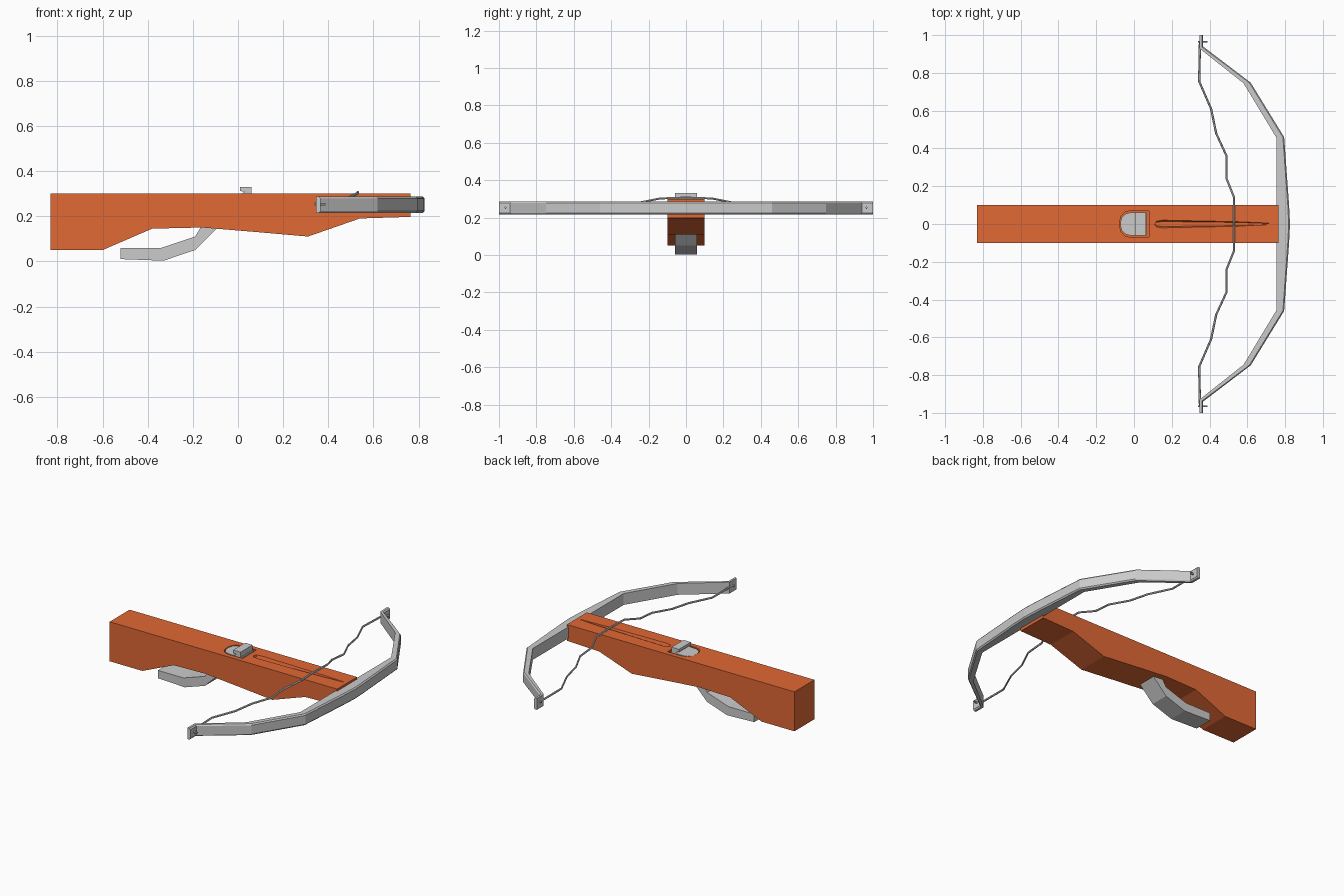
import bpy, bmesh, math
from mathutils import Vector

if "Cube" in bpy.data.objects:
    bpy.data.objects.remove(bpy.data.objects["Cube"])


def make_object(name, bm):
    bmesh.ops.recalc_face_normals(bm, faces=bm.faces)
    me = bpy.data.meshes.new(name)
    bm.to_mesh(me)
    bm.free()
    ob = bpy.data.objects.new(name, me)
    bpy.context.collection.objects.link(ob)
    return ob


def prism(name, low, high):
    """Solid between two matching outlines of 3D points."""
    bm = bmesh.new()
    a = [bm.verts.new(p) for p in low]
    b = [bm.verts.new(p) for p in high]
    n = len(a)
    bm.faces.new(a)
    bm.faces.new(b[::-1])
    for i in range(n):
        bm.faces.new((a[i], b[i], b[(i + 1) % n], a[(i + 1) % n]))
    return make_object(name, bm)


def side_profile(name, pts, half):
    return prism(name, [(x, -half, z) for x, z in pts], [(x, half, z) for x, z in pts])


def top_profile(name, pts, z0, z1):
    return prism(name, [(x, y, z0) for x, y in pts], [(x, y, z1) for x, y in pts])


def loft(name, rings):
    """Closed tube through a list of cross-sections."""
    bm = bmesh.new()
    vr = [[bm.verts.new(p) for p in r] for r in rings]
    n = len(vr[0])
    for r, s in zip(vr, vr[1:]):
        for i in range(n):
            bm.faces.new((r[i], r[(i + 1) % n], s[(i + 1) % n], s[i]))
    bm.faces.new(vr[0][::-1])
    bm.faces.new(vr[-1])
    return make_object(name, bm)


def cut(target, cutter):
    mod = target.modifiers.new("cut", 'BOOLEAN')
    mod.operation = 'DIFFERENCE'
    mod.solver = 'EXACT'
    mod.object = cutter
    bpy.context.view_layer.objects.active = target
    bpy.ops.object.modifier_apply(modifier=mod.name)
    bpy.data.objects.remove(cutter)


def d_shape(x0, x1, half, r):
    """Plate outline, square in front and rounded at the rear."""
    pts = [(x1, -half), (x1, half)]
    for sign in (1, -1):
        arc = [(x0 + r - r * math.sin(a), sign * (half - r + r * math.cos(a)))
               for a in (0, math.pi / 6, math.pi / 3, math.pi / 2)]
        pts += arc if sign > 0 else arc[::-1]
    return pts


# Wooden stock
wood = bpy.data.materials.new("wood")
wood.diffuse_color = (0.75, 0.14, 0.035, 1)
wood.use_nodes = True
wood.node_tree.nodes["Principled BSDF"].inputs["Base Color"].default_value = wood.diffuse_color
stock = side_profile("stock", [(-0.83, 0.30), (-0.83, 0.05), (-0.60, 0.05), (-0.38, 0.145),
                               (-0.16, 0.15), (0.08, 0.13), (0.31, 0.11), (0.54, 0.19),
                               (0.765, 0.197), (0.765, 0.30)], 0.1)
stock.data.materials.append(wood)

# Recess for the nut
cut(stock, top_profile("recess_cutter", d_shape(-0.075, 0.08, 0.07, 0.055), 0.27, 0.35))

# Bolt groove, tapering and rising toward the front
groove = [(0.74, 0.003), (0.55, 0.014), (0.15, 0.022), (0.12, 0.016), (0.11, 0),
          (0.12, -0.016), (0.15, -0.022), (0.55, -0.014), (0.74, -0.003)]
cut(stock, prism("groove_cutter", [(x, y * 0.6, 0.278 + 0.02 * x) for x, y in groove],
                 [(x, y * 1.1, 0.31) for x, y in groove]))

# Release nut: plate in the recess and raised catch
top_profile("nut_plate", d_shape(-0.072, 0.066, 0.06, 0.05), 0.265, 0.298)
side_profile("nut_catch", [(0.0, 0.29), (0.03, 0.308), (0.008, 0.312), (0.008, 0.33),
                           (0.06, 0.33), (0.06, 0.29)], 0.06)

# Trigger lever
side_profile("trigger_lever", [(-0.52, 0.06), (-0.52, 0.01), (-0.33, 0.003), (-0.19, 0.05),
                               (-0.08, 0.16), (-0.16, 0.16), (-0.19, 0.11), (-0.34, 0.06)], 0.06)

# Bow limbs: (inner x, inner y, outer x, outer y) from centre to tip
half_bow = [(0.755, 0.0, 0.826, 0.0), (0.755, 0.1, 0.821, 0.1), (0.755, 0.455, 0.795, 0.46),
            (0.58, 0.745, 0.618, 0.748), (0.346, 0.93, 0.366, 0.94), (0.346, 1.0, 0.366, 1.0)]
full_bow = [(a, -b, c, -d) for a, b, c, d in half_bow[:0:-1]] + half_bow
rings = []
for xi, yi, xo, yo in full_bow:
    i, o = Vector((xi, yi)), Vector((xo, yo))
    m = o + (i - o).normalized() * 0.007
    rings.append([(i.x, i.y, 0.215), (i.x, i.y, 0.287), (m.x, m.y, 0.287),
                  (o.x, o.y, 0.279), (o.x, o.y, 0.223), (m.x, m.y, 0.215)])
loft("bow", rings)

# String pegs at the tips
for side, sign in (("left", 1), ("right", -1)):
    y = 0.965 * sign
    loft("string_peg_" + side, [[(x, y + 0.005 * math.cos(k * math.pi / 3),
                                  0.253 + 0.007 * math.sin(k * math.pi / 3))
                                 for k in range(6)] for x in (0.338, 0.388)])

# Slack string resting on the stock
half_string = [(0.53, 0.0, 0.307), (0.53, 0.14, 0.302), (0.49, 0.24, 0.282), (0.49, 0.36, 0.272),
               (0.435, 0.48, 0.265), (0.408, 0.61, 0.26), (0.345, 0.755, 0.256),
               (0.349, 0.96, 0.253)]
path = [(x, -y, z) for x, y, z in half_string[:0:-1]] + half_string
r = 0.006
loft("string", [[(x + r * math.cos(k * math.pi / 3), y, z + r * math.sin(k * math.pi / 3))
                 for k in range(6)] for x, y, z in path])
